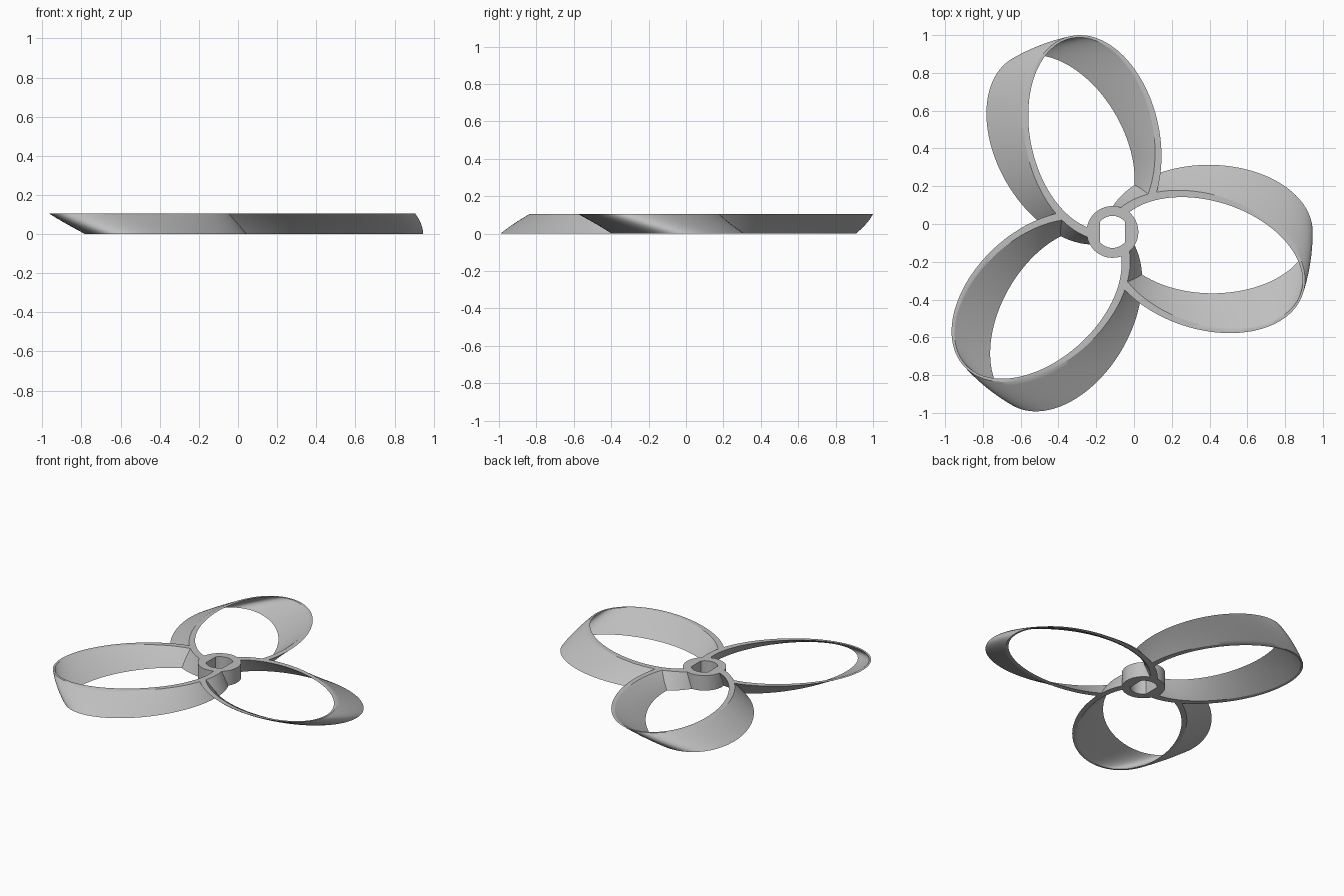
import bpy
import bmesh
from math import sin, cos, pi, radians, acos
from mathutils import Matrix, Vector

HEIGHT = 0.105
TWIST = radians(-18)          # clockwise sweep of the loops from bottom to top
HUB = Vector((-0.114, -0.042, 0))
HUB_R, BORE_R, BORE_FLAT = 0.137, 0.085, 0.066

cube = bpy.data.objects.get("Cube")
if cube:
    bpy.data.objects.remove(cube)

grey = bpy.data.materials.new("grey plastic")
grey.use_nodes = True
COLOUR = (0.52, 0.52, 0.52, 1)
grey.diffuse_color = COLOUR
grey.node_tree.nodes["Principled BSDF"].inputs["Base Color"].default_value = COLOUR


def ellipse(centre, a, b, n=120):
    return [(centre + a * cos(2 * pi * i / n), b * sin(2 * pi * i / n)) for i in range(n)]


def twisted_solid(name, outline, z0, z1, twist=0.0, steps=1, turn=0.0):
    """Extrude an outline upward while turning it about the hub axis."""
    bm = bmesh.new()
    rings = []
    for s in range(steps + 1):
        z = z0 + (z1 - z0) * s / steps
        rot = Matrix.Rotation(turn + twist * z / HEIGHT, 3, 'Z')
        rings.append([bm.verts.new(rot @ Vector((x, y, z))) for x, y in outline])
    n = len(outline)
    for low, high in zip(rings, rings[1:]):
        for i in range(n):
            j = (i + 1) % n
            bm.faces.new((low[i], low[j], high[j], high[i]))
    bm.faces.new(rings[0][::-1])
    bm.faces.new(rings[-1])
    mesh = bpy.data.meshes.new(name)
    bm.to_mesh(mesh)
    bm.free()
    mesh.materials.append(grey)
    obj = bpy.data.objects.new(name, mesh)
    bpy.context.collection.objects.link(obj)
    return obj


def cut(obj, cutters):
    """Subtract the cutters, bake the result and remove them."""
    for c in cutters:
        c.hide_render = True
        mod = obj.modifiers.new("cut", 'BOOLEAN')
        mod.operation = 'DIFFERENCE'
        mod.solver = 'EXACT'
        mod.object = c
    bpy.context.view_layer.update()
    graph = bpy.context.evaluated_depsgraph_get()
    mesh = bpy.data.meshes.new_from_object(obj.evaluated_get(graph))
    obj.modifiers.clear()
    obj.data = mesh
    for c in cutters:
        bpy.data.objects.remove(c)


def smooth(obj):
    bpy.ops.object.select_all(action='DESELECT')
    obj.select_set(True)
    bpy.context.view_layer.objects.active = obj
    bpy.ops.object.shade_smooth_by_angle(angle=radians(30))


def circle(r, n=64):
    return ellipse(0, r, r, n)


# Loop blade: a twisted oval ring, thick at the root and thin at the tip
outer = ellipse(0.51, 0.55, 0.355)
inner = ellipse(0.53, 0.518, 0.325)
low, high = -0.02, HEIGHT + 0.02
blade = twisted_solid("loop_blade_1", outer, 0, HEIGHT, TWIST, 10)
cut(blade, [
    twisted_solid("opening", inner, low, high, TWIST, 14),
    # the trailing side stops at the neighbouring loop
    twisted_solid("neighbour", inner, low, high, TWIST, 14, radians(-120)),
    twisted_solid("hub_space", circle(HUB_R - 0.006), low, high),
])
smooth(blade)
blade.location = HUB
for k in (1, 2):
    copy = bpy.data.objects.new(f"loop_blade_{k + 1}", blade.data)
    copy.location = HUB
    copy.rotation_euler.z = radians(120 * k)
    bpy.context.collection.objects.link(copy)

# Hub with a bore that has two flat sides
half = acos(BORE_FLAT / BORE_R)
bore = []
for side in (0, pi):
    for i in range(17):
        t = side + half + (pi - 2 * half) * i / 16
        bore.append((BORE_R * cos(t), BORE_R * sin(t)))
hub = twisted_solid("hub", circle(HUB_R), 0, HEIGHT)
cut(hub, [twisted_solid("bore", bore, low, high)])
smooth(hub)
hub.location = HUB
